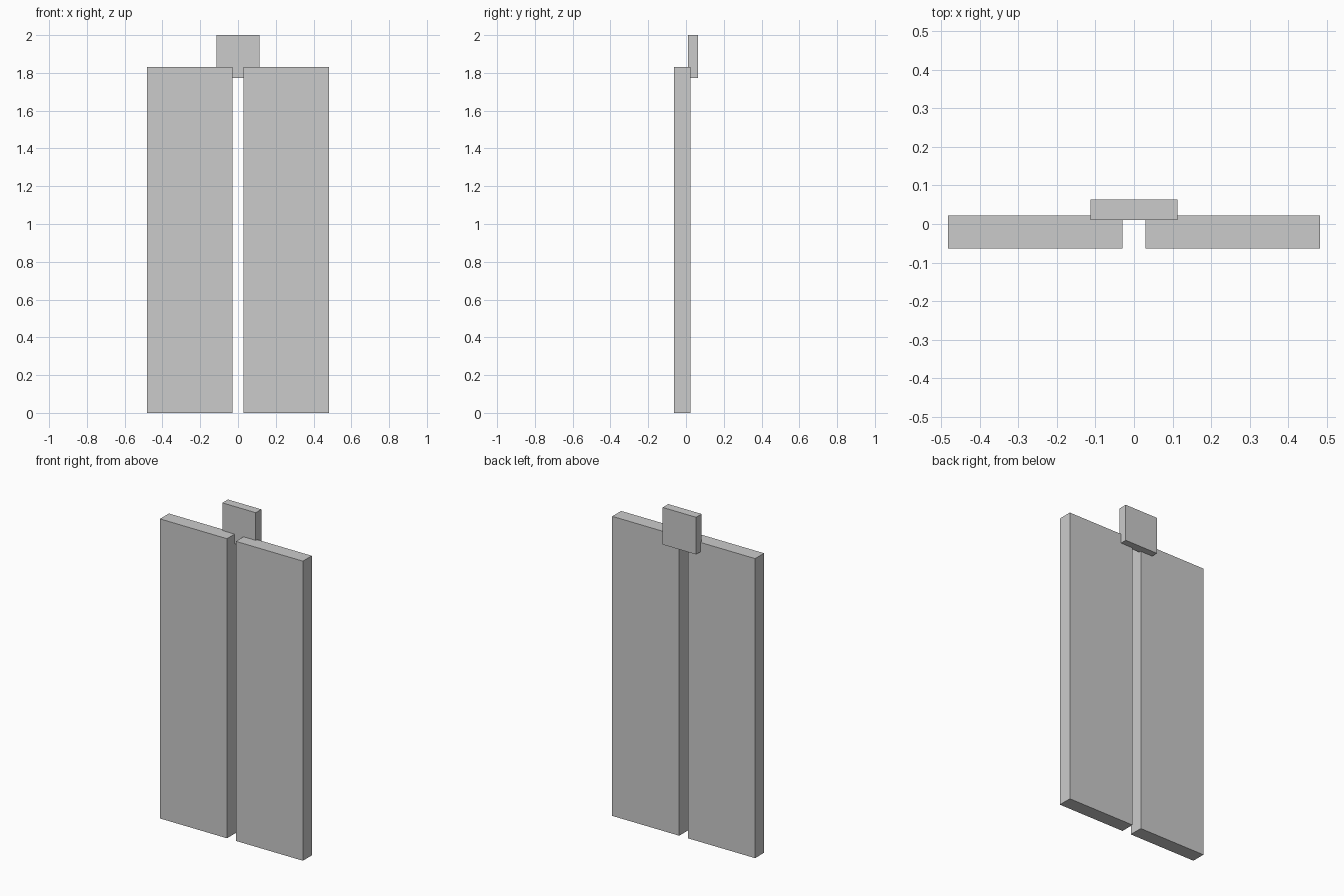
import bpy
import bmesh
from mathutils import Vector

if "Cube" in bpy.data.objects:
    bpy.data.objects.remove(bpy.data.objects["Cube"])


def box(name, lo, hi):
    """Axis-aligned box between two opposite corners."""
    lo, hi = Vector(lo), Vector(hi)
    mesh = bpy.data.meshes.new(name)
    bm = bmesh.new()
    bmesh.ops.create_cube(bm, size=1)
    bmesh.ops.scale(bm, vec=hi - lo, verts=bm.verts)
    bm.to_mesh(mesh)
    bm.free()
    obj = bpy.data.objects.new(name, mesh)
    obj.location = (lo + hi) / 2
    bpy.context.collection.objects.link(obj)
    return obj


# Two tall panels with a narrow gap between them
INNER, OUTER, HEIGHT = 0.03, 0.483, 1.831
FRONT, BACK = -0.0635, 0.0225
for name, x0, x1 in (("left_panel", -OUTER, -INNER),
                     ("right_panel", INNER, OUTER)):
    box(name, (x0, FRONT, 0), (x1, BACK, HEIGHT))

# Small block bridging the panels at the top of the back
box("top_block", (-0.113, 0.010, 1.773), (0.113, 0.0635, 2.0))
